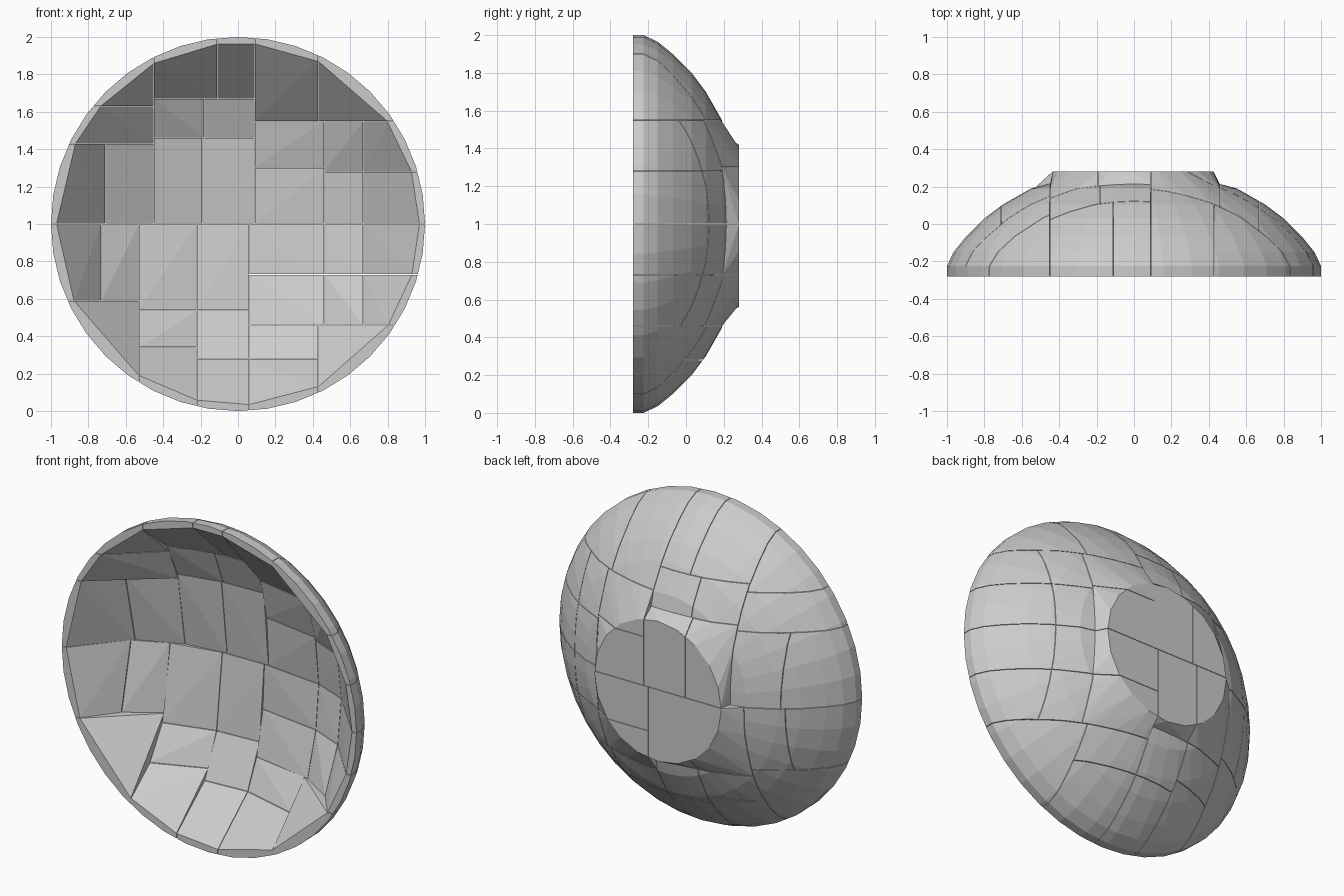
import bpy, bmesh
from math import pi, cos, sin
from mathutils import Vector

if "Cube" in bpy.data.objects:
    bpy.data.objects.remove(bpy.data.objects["Cube"])

SEG = 40
GAP = 0.0015
# (radius, y) profiles of the shell and the flat foot on its back
OUTER = [(1.0, -.28), (1.0, -.225), (.965, -.15), (.9, -.07), (.8, .03), (.7, .105),
         (.55, .19), (.4, .23), (.2, .255), (.01, .26)]
INNER = [(.97, -.28), (.9, -.16), (.8, -.04), (.66, .05), (.45, .13), (.2, .165), (.01, .17)]


def ring(bm, r, y, seg=SEG, cx=0.0, cz=1.0):
    return [bm.verts.new((cx + r * cos(2 * pi * i / seg), y, cz + r * sin(2 * pi * i / seg)))
            for i in range(seg)]


def make_blank():
    """Uncut bowl, open to the front, with the foot disc behind it."""
    bm = bmesh.new()
    for profile in (OUTER, INNER):
        rings = [ring(bm, r, y) for r, y in profile]
        for a, b in zip(rings, rings[1:]):
            for i in range(SEG):
                j = (i + 1) % SEG
                bm.faces.new((a[i], a[j], b[j], b[i]))
    bm.faces.new(ring(bm, .43, .28, 20, -.005, .99))
    return bm


def make_tile(blank, name, x0, x1, z0, z1):
    """Cut one rectangle out of the blank and wrap it into a convex stone."""
    cut = blank.copy()
    planes = [((x0 + GAP, 0, 0), (-1, 0, 0)), ((x1 - GAP, 0, 0), (1, 0, 0)),
              ((0, 0, z0 + GAP), (0, 0, -1)), ((0, 0, z1 - GAP), (0, 0, 1))]
    for co, no in planes:
        bmesh.ops.bisect_plane(cut, geom=cut.verts[:] + cut.edges[:] + cut.faces[:], dist=1e-5,
                               plane_co=Vector(co), plane_no=Vector(no), clear_outer=True)
    bm = bmesh.new()
    for v in cut.verts:
        bm.verts.new(v.co)
    cut.free()
    bmesh.ops.remove_doubles(bm, verts=bm.verts[:], dist=.002)
    bmesh.ops.convex_hull(bm, input=bm.verts[:])
    bmesh.ops.delete(bm, geom=[v for v in bm.verts if not v.link_faces], context='VERTS')
    # merge coplanar triangles into larger flat faces
    bmesh.ops.dissolve_limit(bm, angle_limit=.01, verts=bm.verts[:], edges=bm.edges[:])
    bmesh.ops.recalc_face_normals(bm, faces=bm.faces[:])
    me = bpy.data.meshes.new(name)
    bm.to_mesh(me)
    bm.free()
    bpy.context.collection.objects.link(bpy.data.objects.new(name, me))


# Tile layout seen from the front: x0, x1, z0, z1 (1.1 / 2.1 run past the rim)
ROWS = {
    "left": [(-1.1, -.71, 1, 1.43), (-1.1, -.73, .59, 1), (-.71, -.45, 1, 1.43),
             (-.73, -.53, .59, 1), (-1.1, -.45, 1.43, 1.63), (-1.1, -.45, 1.63, 2.1),
             (-1.1, -.53, -.1, .59)],
    "middle": [(-.45, -.19, 1, 1.46), (-.19, .09, 1, 1.46), (-.45, -.18, 1.46, 1.67),
               (-.18, .09, 1.46, 1.67), (-.45, -.11, 1.67, 2.1), (-.11, .09, 1.67, 2.1)],
    "low": [(-.22, .06, .54, 1), (-.53, -.22, .54, 1), (-.53, -.22, .34, .54),
            (-.53, -.22, -.1, .34), (-.22, .06, .28, .54), (-.22, .06, -.1, .28),
            (.06, .43, -.1, .28), (.06, .43, .28, .46), (.43, 1.1, -.1, .46)],
    "right": [(.09, .43, 1.55, 2.1), (.43, 1.1, 1.55, 2.1), (.09, .46, 1.3, 1.55),
              (.46, .67, 1.28, 1.55), (.67, 1.1, 1.28, 1.55), (.09, .46, 1, 1.3),
              (.06, .46, .73, 1), (.46, .67, 1, 1.28), (.46, .67, .73, 1),
              (.67, 1.1, 1, 1.28), (.67, 1.1, .73, 1), (.06, .46, .46, .73),
              (.46, .67, .46, .73), (.67, 1.1, .46, .73)],
}
blank = make_blank()
for side, tiles in ROWS.items():
    for n, t in enumerate(tiles):
        make_tile(blank, f"{side}_tile_{n + 1}", *t)
blank.free()
